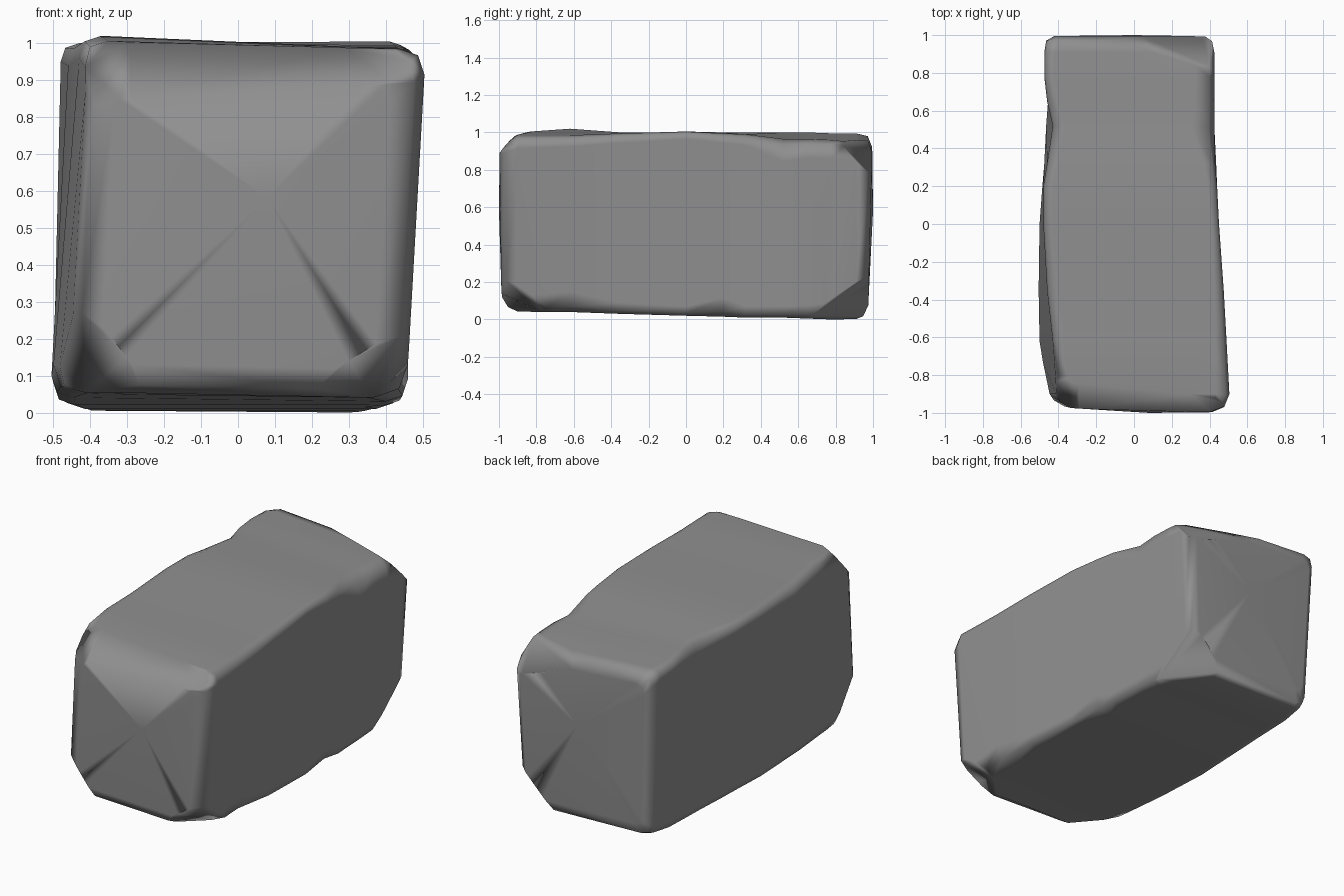
import bpy, bmesh
from mathutils import Vector

if "Cube" in bpy.data.objects:
    bpy.data.objects.remove(bpy.data.objects["Cube"])

# Weathered rectangular stone, lofted from chamfered cross-sections along y.
# y, x left bottom/top, x right bottom/top, z bottom left/right, z top left/right,
# corner chamfers: bottom left, bottom right, top right, top left
SECTIONS = [
    (-.90, -.455, -.41, .46, .505, .055, .04, 1.0, .985, .06, .08, .07, .07),
    (-.62, -.50, -.43, .46, .49, .05, .04, 1.02, .985, .08, .11, .06, .06),
    (-.35, -.505, -.46, .46, .475, .04, .03, 1.0, .995, .06, .06, .05, .06),
    (0.00, -.50, -.48, .45, .45, .02, .02, 1.0, 1.005, .06, .05, .04, .05),
    (0.20, -.485, -.48, .44, .44, .015, .015, 1.0, .995, .06, .10, .05, .05),
    (0.32, -.475, -.46, .435, .43, .01, .01, 1.0, .99, .06, .06, .06, .06),
    (0.52, -.465, -.43, .425, .425, .01, .01, 1.0, .965, .06, .06, .12, .07),
    (0.65, -.455, -.46, .415, .425, .005, .005, 1.0, .965, .06, .07, .10, .06),
    (0.78, -.45, -.475, .405, .425, .005, .0, .995, .96, .06, .09, .10, .05),
    (0.91, -.44, -.475, .39, .425, .02, .0, .995, .945, .06, .11, .10, .06),
]

# Broken corners: three points on each cutting plane
CHIPS = [
    ((.42, .83, .93), (.42, .995, .76), (-.15, .985, .97)),     # back right top
    ((-.43, -.80, .97), (-.43, -.955, .80), (-.15, -.94, .98)),  # front left top
    ((-.47, -.86, .25), (-.48, -.68, .07), (-.26, -.97, .10)),   # front left bottom
    ((.46, -.93, .20), (.46, -.70, .05), (.20, -.97, .07)),      # front right bottom
    ((.40, .93, .22), (.40, .68, .03), (.20, .95, .03)),         # back right bottom
    ((-.10, -.86, 1.0), (.10, -.985, .88), (.40, -.92, .975)),   # front top edge
]


def section_points(s):
    y, xlb, xlt, xrb, xrt, zbl, zbr, ztl, ztr, cbl, cbr, ctr, ctl = s
    pts = []
    corners = [(xlb, zbl, cbl, 1, 1), (xrb, zbr, cbr, -1, 1),
               (xrt, ztr, ctr, -1, -1), (xlt, ztl, ctl, 1, -1)]
    for i, (x, z, c, sx, sz) in enumerate(corners):
        trio = [(x, z + sz * c), (x + sx * c * .25, z + sz * c * .25), (x + sx * c, z)]
        pts += trio if i % 2 == 0 else trio[::-1]
    return [(x, y, z) for x, z in pts]


def end_ring(s, y, inset_x, inset_z, slope_x, slope_z):
    """Shrunken copy of an end section, tilted in plan and in elevation."""
    ring = []
    for x, _, z in section_points(s):
        nx = x * (1 - inset_x / .46)
        nz = .5 + (z - .5) * (1 - inset_z / .5)
        ring.append((nx, y + slope_x * nx + slope_z * (nz - .5), nz))
    return ring


def chip(bm, a, b, c):
    """Cut off the part beyond the plane a-b-c and close the cut."""
    a, b, c = Vector(a), Vector(b), Vector(c)
    normal = (b - a).cross(c - a).normalized()
    if normal.dot(a - Vector((0, 0, .5))) < 0:
        normal = -normal
    cut = bmesh.ops.bisect_plane(bm, geom=bm.verts[:] + bm.edges[:] + bm.faces[:],
                                 plane_co=a, plane_no=normal, clear_outer=True)
    edges = [e for e in cut["geom_cut"] if isinstance(e, bmesh.types.BMEdge)]
    bmesh.ops.holes_fill(bm, edges=edges, sides=0)


first, last = SECTIONS[0], SECTIONS[-1]
rings = [end_ring(first, -.98, .085, .085, -.03, -.012),
         end_ring(first, -.95, .025, .025, -.03, -.012)]
rings += [section_points(s) for s in SECTIONS]
rings += [end_ring(last, .96, .01, .015, 0, .025),
          end_ring(last, .985, .05, .075, 0, .025)]

bm = bmesh.new()
loops = [[bm.verts.new(p) for p in r] for r in rings]
n = len(loops[0])
for a, b in zip(loops, loops[1:]):
    for i in range(n):
        j = (i + 1) % n
        bm.faces.new((a[i], a[j], b[j], b[i]))

# Slightly domed end faces
for loop, y, x in ((loops[0], -1.0, .08), (loops[-1], 1.0, 0)):
    centre = bm.verts.new((x, y, .58))
    for i in range(n):
        bm.faces.new((loop[i], loop[(i + 1) % n], centre))
bmesh.ops.recalc_face_normals(bm, faces=bm.faces)

for points in CHIPS:
    chip(bm, *points)
bmesh.ops.remove_doubles(bm, verts=bm.verts, dist=.004)
bmesh.ops.recalc_face_normals(bm, faces=bm.faces)
for f in bm.faces:
    f.smooth = True

mesh = bpy.data.meshes.new("stone_block")
bm.to_mesh(mesh)
bm.free()
stone = bpy.data.objects.new("stone_block", mesh)
bpy.context.collection.objects.link(stone)

# Large flat sides keep even shading while edges stay soft
weighted = stone.modifiers.new("flat_sides", 'WEIGHTED_NORMAL')
weighted.weight = 80

grey = bpy.data.materials.new("stone_grey")
grey.diffuse_color = (.28, .28, .28, 1)
grey.use_nodes = True
grey.node_tree.nodes["Principled BSDF"].inputs["Base Color"].default_value = grey.diffuse_color
mesh.materials.append(grey)
